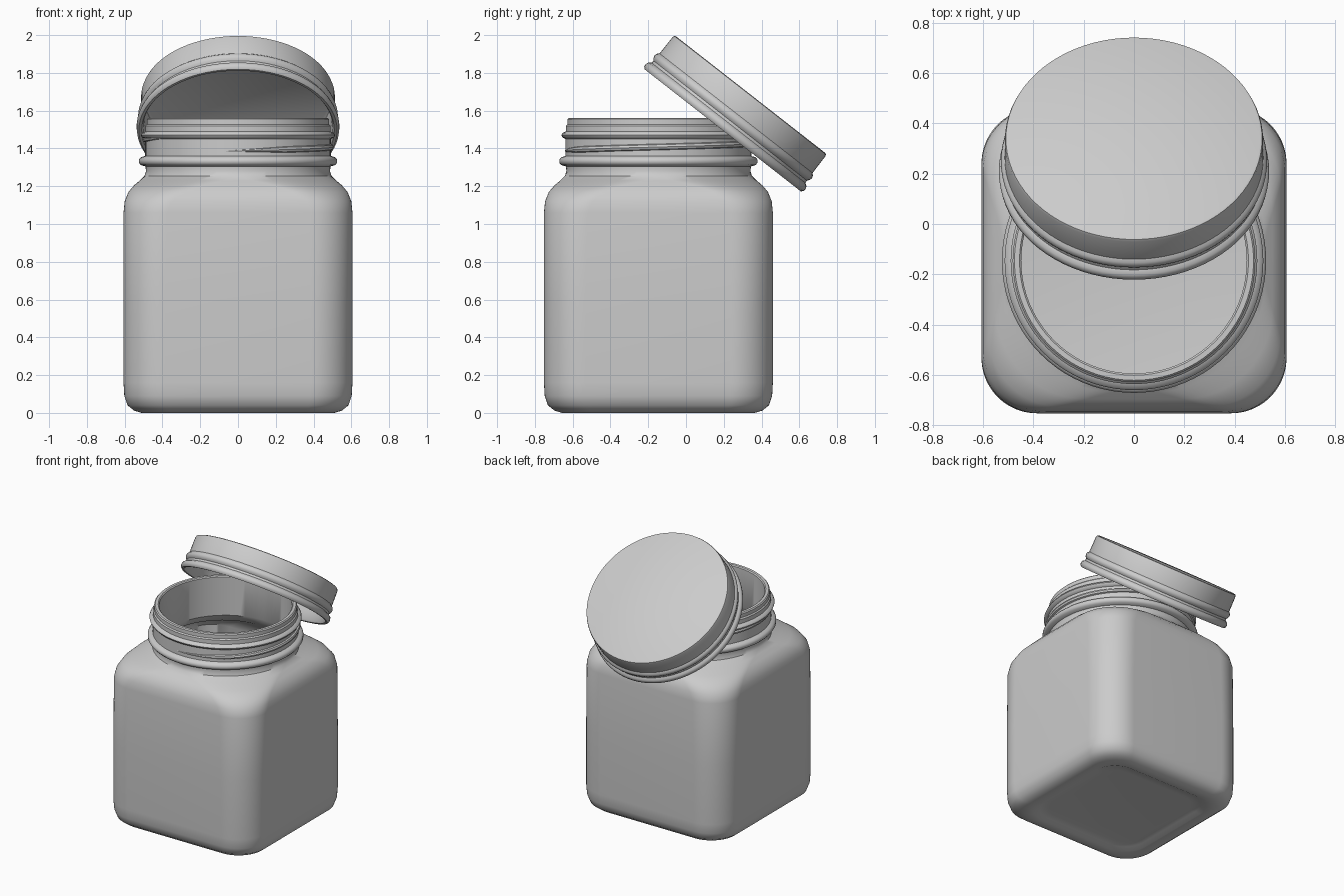
import bpy, bmesh, math
from mathutils import Vector

if "Cube" in bpy.data.objects:
    bpy.data.objects.remove(bpy.data.objects["Cube"])

grey = bpy.data.materials.new("plain_grey")
grey.use_nodes = True
grey.diffuse_color = (0.6, 0.6, 0.6, 1)
grey.node_tree.nodes["Principled BSDF"].inputs["Base Color"].default_value = (0.6, 0.6, 0.6, 1)

STEPS = 20  # segments per rounded corner


def ring_points(z, half, radius):
    """Rounded square; a circle when radius equals half."""
    pts = []
    for q in range(4):
        mid = math.radians(45 + 90 * q)
        off = (half - radius) * math.sqrt(2)
        for i in range(STEPS + 1):
            a = math.radians(90 * (q + i / STEPS))
            pts.append(Vector((off * math.cos(mid) + radius * math.cos(a),
                               off * math.sin(mid) + radius * math.sin(a), z)))
    return pts


def finish(name, bm, angle=40):
    bmesh.ops.remove_doubles(bm, verts=bm.verts, dist=0.0005)
    bmesh.ops.recalc_face_normals(bm, faces=bm.faces)
    mesh = bpy.data.meshes.new(name)
    bm.to_mesh(mesh)
    bm.free()
    mesh.materials.append(grey)
    obj = bpy.data.objects.new(name, mesh)
    bpy.context.collection.objects.link(obj)
    bpy.ops.object.select_all(action="DESELECT")
    obj.select_set(True)
    bpy.context.view_layer.objects.active = obj
    bpy.ops.object.shade_smooth_by_angle(angle=math.radians(angle))
    return obj


def loft(name, sections):
    """Skin a stack of rounded squares and cap both ends."""
    bm = bmesh.new()
    rings = [[bm.verts.new(p) for p in ring_points(*s)] for s in sections]
    for low, high in zip(rings, rings[1:]):
        for i in range(len(low)):
            j = (i + 1) % len(low)
            bm.faces.new((low[i], low[j], high[j], high[i]))
    bm.faces.new(rings[0])
    bm.faces.new(rings[-1])
    return finish(name, bm)


def circles(profile):
    return [(z, r, r) for r, z in profile]


# Hollow jar: square body, round neck with collar beads, then the inside wall
outside = [(0.02, 0.38, 0.14), (0.015, 0.43, 0.16), (0.0, 0.46, 0.17),
           (0.0, 0.51, 0.18), (0.012, 0.55, 0.19), (0.04, 0.585, 0.21),
           (0.09, 0.602, 0.22), (0.16, 0.606, 0.22), (0.6, 0.606, 0.22),
           (1.06, 0.606, 0.23), (1.12, 0.6, 0.25), (1.17, 0.58, 0.29),
           (1.205, 0.55, 0.36), (1.23, 0.52, 0.44)]
neck = circles([(0.495, 1.255), (0.487, 1.28), (0.49, 1.305), (0.515, 1.312),
                (0.525, 1.325), (0.525, 1.34), (0.515, 1.353), (0.492, 1.36),
                (0.492, 1.45), (0.508, 1.458), (0.514, 1.47), (0.508, 1.482),
                (0.49, 1.49), (0.49, 1.52), (0.482, 1.528), (0.482, 1.555),
                (0.475, 1.562), (0.455, 1.562), (0.448, 1.555), (0.448, 1.27)])
inside = [(1.2, 0.49, 0.42), (1.15, 0.54, 0.28), (1.08, 0.565, 0.2),
          (0.12, 0.565, 0.19), (0.07, 0.54, 0.18), (0.05, 0.48, 0.16)]
jar = loft("jar", outside + neck + inside)
jar.location = (0, -0.146, 0)

# Screw thread running down and around the neck, fading into it at both ends
bm = bmesh.new()
rows, sides = 90, 8
tube = []
for i in range(rows + 1):
    t = i / rows
    a = math.radians(-100 + 330 * t)
    size = 0.016 * min(1, 8 * t, 8 * (1 - t)) + 0.001
    row = []
    for k in range(sides):
        b = 2 * math.pi * k / sides
        r = 0.49 + size * math.cos(b)
        row.append(bm.verts.new((r * math.cos(a), r * math.sin(a),
                                 1.385 + 0.075 * t + size * math.sin(b))))
    tube.append(row)
for low, high in zip(tube, tube[1:]):
    for k in range(sides):
        m = (k + 1) % sides
        bm.faces.new((low[k], low[m], high[m], high[k]))
bm.faces.new(tube[0])
bm.faces.new(tube[-1])
thread = finish("neck_thread", bm)
thread.location = jar.location

# Lid leaning open against the back of the neck
lid = loft("lid", circles([
    (0.5, 0), (0.509, -0.004), (0.513, -0.015), (0.514, -0.125), (0.524, -0.135),
    (0.529, -0.15), (0.524, -0.165), (0.515, -0.175), (0.517, -0.19),
    (0.532, -0.2), (0.537, -0.215), (0.535, -0.23), (0.525, -0.24),
    (0.51, -0.238), (0.502, -0.225), (0.496, -0.17), (0.494, -0.03), (0.48, -0.02)]))
lid.location = (0, 0.342, 1.685)
lid.rotation_euler = (math.radians(-38), 0, 0)
